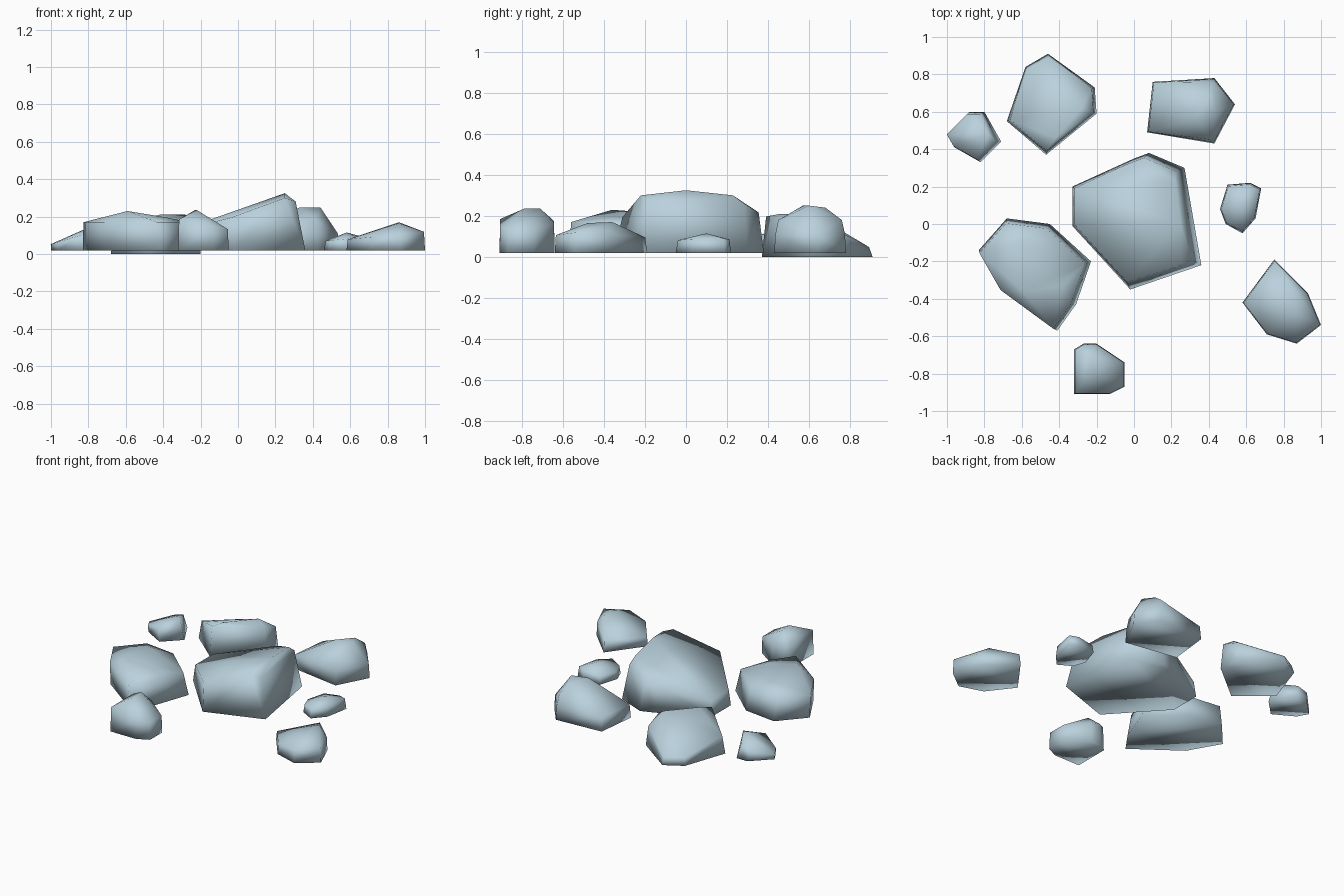
import bpy
import bmesh
import math
from mathutils import Vector

default_cube = bpy.data.objects.get("Cube")
if default_cube:
    bpy.data.objects.remove(default_cube, do_unlink=True)

# One pale blue-grey stone colour
stone = bpy.data.materials.new("pale_blue_stone")
stone_colour = (0.49, 0.64, 0.72, 1)
stone.diffuse_color = stone_colour
stone.use_nodes = True
for node in stone.node_tree.nodes:
    if node.type == 'BSDF_PRINCIPLED':
        node.inputs["Base Color"].default_value = stone_colour


def rock(name, outline, crown, shoulder, tilt=(0, 0), lean=(0, 0), taper=.93, base=.02):
    """Closed hull of a ground outline, a tilted shoulder ring and crown points.

    The shoulder is the outline drawn in by taper, shifted by lean and raised
    to a sloping plane.
    """
    ground = [Vector((x, y, base)) for x, y in outline]
    centre = sum(ground, Vector()) / len(ground)
    points = list(ground) + [Vector(p) for p in crown]
    for corner in ground:
        offset = (corner - centre) * taper
        height = shoulder + tilt[0] * offset.x + tilt[1] * offset.y
        points.append(Vector((centre.x + offset.x + lean[0],
                              centre.y + offset.y + lean[1], height)))

    bm = bmesh.new()
    for point in points:
        bm.verts.new(point)
    bmesh.ops.convex_hull(bm, input=bm.verts[:])
    loose = [v for v in bm.verts if not v.link_faces]
    bmesh.ops.delete(bm, geom=loose, context='VERTS')

    # Merge the flat underside into one face, then soften the whole stone
    bmesh.ops.dissolve_limit(bm, angle_limit=math.radians(1),
                             verts=bm.verts[:], edges=bm.edges[:])
    bmesh.ops.recalc_face_normals(bm, faces=bm.faces[:])
    for face in bm.faces:
        face.smooth = True

    mesh = bpy.data.meshes.new(name)
    bm.to_mesh(mesh)
    bm.free()
    mesh.materials.append(stone)
    bpy.context.collection.objects.link(bpy.data.objects.new(name, mesh))


# Large rock in the middle, rising towards its left side
rock("centre_rock",
     [(-.33, .2), (-.33, -.01), (-.02, -.35), (.36, -.22), (.27, .3), (.08, .38), (0, .35)],
     [(.25, 0, .325), (.22, .23, .3), (.25, -.22, .3)],
     shoulder=.2, tilt=(.25, 0), lean=(-.02, 0), taper=.91)

# Two wide rocks on the right side
rock("front_right_rock",
     [(-.83, -.14), (-.68, .03), (-.45, 0), (-.23, -.2), (-.31, -.43), (-.41, -.57), (-.71, -.35)],
     [(-.59, -.36, .23), (-.6, -.1, .21), (-.38, -.33, .195)],
     shoulder=.17, lean=(-.015, -.01), taper=.94)
rock("back_right_rock",
     [(-.68, .55), (-.58, .84), (-.46, .91), (-.21, .73), (-.2, .59), (-.47, .37)],
     [(-.42, .46, .21), (-.28, .62, .21)],
     shoulder=.12, tilt=(.15, -.3), base=0)

# Blocky rock at the back left, highest in the middle
rock("back_left_rock",
     [(.1, .76), (.43, .78), (.54, .64), (.43, .43), (.07, .49)],
     [(.33, .57, .25), (.44, .6, .25), (.4, .68, .24), (.42, .76, .18), (.42, .45, .18)],
     shoulder=.11, taper=.97)

# Sloping rock at the front left
rock("front_left_rock",
     [(.75, -.19), (.58, -.42), (.71, -.59), (.87, -.64), (1, -.54), (.93, -.37)],
     [(.86, -.36, .17), (.86, -.48, .165)],
     shoulder=.1, tilt=(.1, 0), taper=.97)

# Small stones around the edge
rock("right_pebble",
     [(-1, .48), (-.88, .6), (-.8, .6), (-.71, .44), (-.82, .33), (-.96, .41)],
     [(-.78, .48, .15)],
     shoulder=.09, tilt=(.3, 0), lean=(-.015, 0), taper=.9)
rock("left_pebble",
     [(.5, .21), (.62, .22), (.68, .19), (.65, .03), (.58, -.05), (.49, 0), (.46, .08)],
     [(.58, .1, .115)],
     shoulder=.08, tilt=(.1, 0))
rock("front_pebble",
     [(-.32, -.91), (-.13, -.91), (-.05, -.87), (-.05, -.74), (-.2, -.64), (-.27, -.64), (-.32, -.67)],
     [(-.22, -.79, .235), (-.23, -.71, .235)],
     shoulder=.16, tilt=(-.2, 0), taper=.97)
